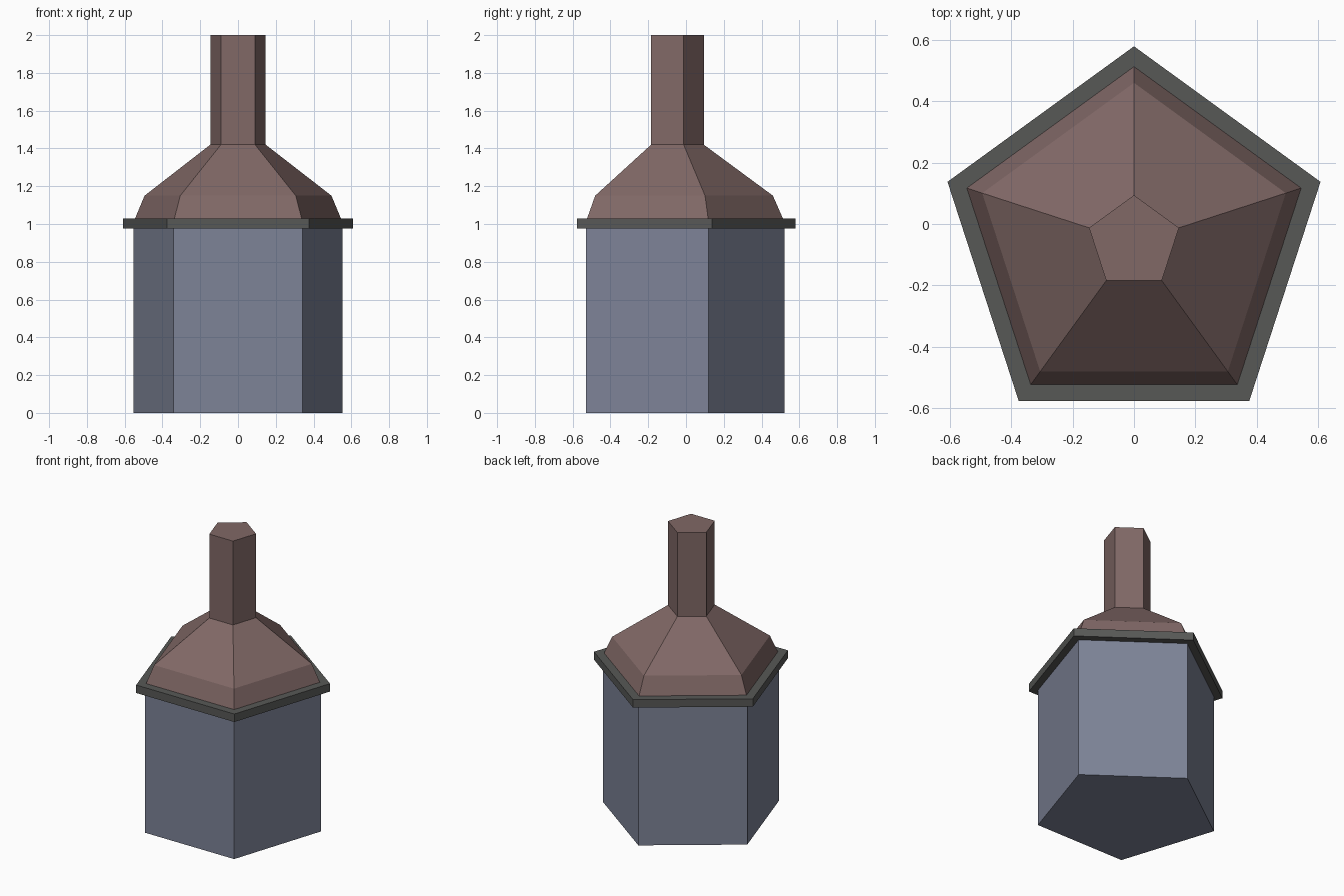
import bpy
import bmesh
import math

if "Cube" in bpy.data.objects:
    bpy.data.objects.remove(bpy.data.objects["Cube"])

SIDES = 5
CENTRE_Y = -0.06  # a pentagon's box centre is offset from its circumcentre


def material(name, colour):
    mat = bpy.data.materials.new(name)
    mat.diffuse_color = (*colour, 1.0)
    mat.use_nodes = True
    mat.node_tree.nodes["Principled BSDF"].inputs["Base Color"].default_value = mat.diffuse_color
    return mat


def pentagon_stack(name, profile, mat):
    """Closed flat-shaded solid through (radius, height) pentagon rings."""
    bm = bmesh.new()
    rings = []
    for radius, z in profile:
        ring = []
        for i in range(SIDES):
            a = math.pi / 2 + i * math.tau / SIDES
            ring.append(bm.verts.new((radius * math.cos(a),
                                      CENTRE_Y + radius * math.sin(a), z)))
        rings.append(ring)
    for low, high in zip(rings, rings[1:]):
        for i in range(SIDES):
            j = (i + 1) % SIDES
            bm.faces.new((low[i], low[j], high[j], high[i]))
    bm.faces.new(rings[0][::-1])
    bm.faces.new(rings[-1])
    bmesh.ops.recalc_face_normals(bm, faces=bm.faces[:])
    mesh = bpy.data.meshes.new(name)
    bm.to_mesh(mesh)
    bm.free()
    mesh.materials.append(mat)
    obj = bpy.data.objects.new(name, mesh)
    bpy.context.collection.objects.link(obj)
    return obj


blue = material("slate blue", (0.205, 0.227, 0.31))
grey = material("dark grey", (0.096, 0.098, 0.094))
brown = material("dusty brown", (0.218, 0.139, 0.133))

# Straight-sided lower body
pentagon_stack("body", [(0.581, 0.0), (0.581, 1.0)], blue)
# Overhanging band around the top of the body
pentagon_stack("rim_band", [(0.639, 0.975), (0.639, 1.03)], grey)
# Two-slope shoulder running up into the neck
pentagon_stack("shoulder_and_neck",
               [(0.586, 1.0), (0.52, 1.15), (0.154, 1.42), (0.154, 2.0)], brown)
